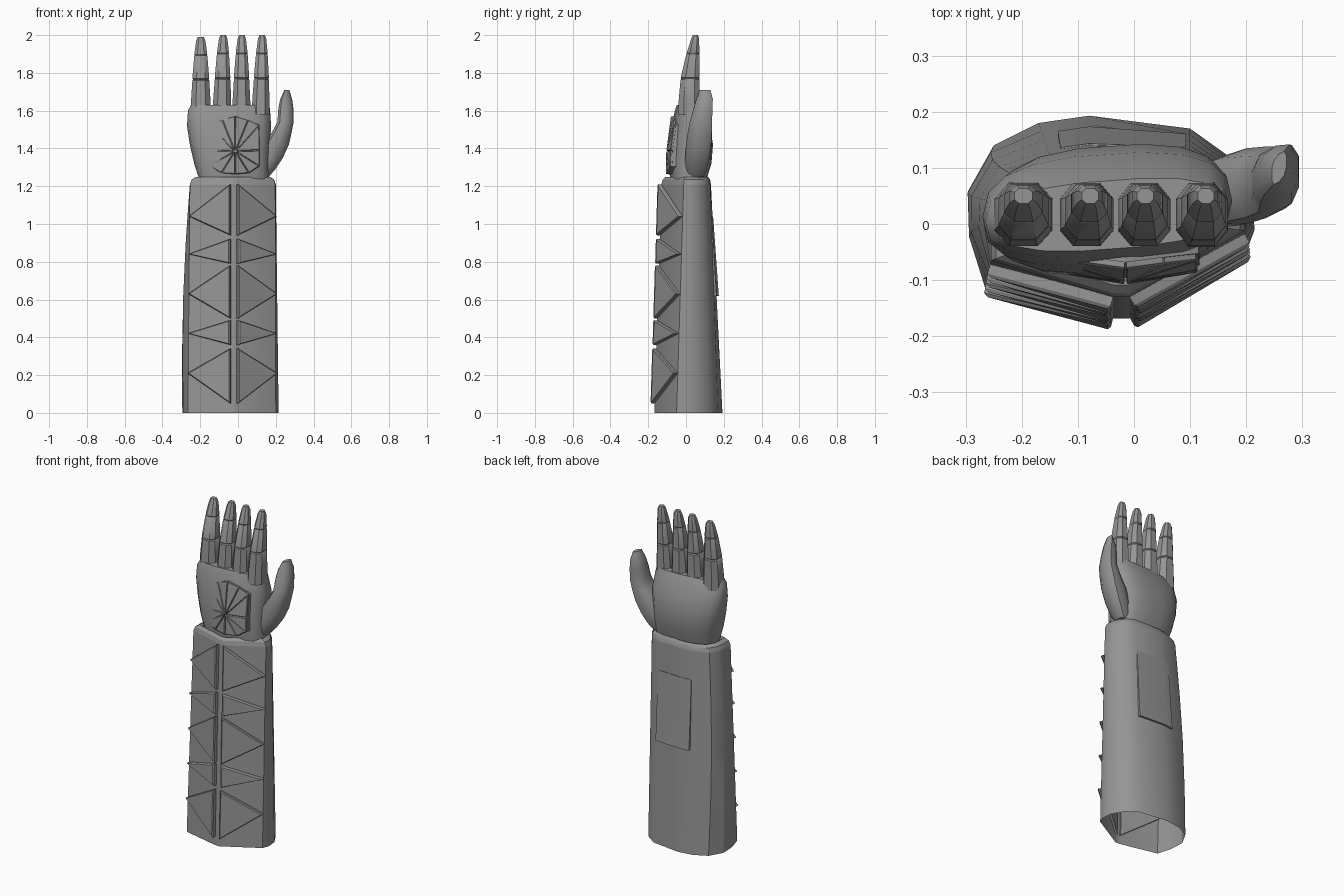
import bpy, bmesh, math
from mathutils import Vector

if "Cube" in bpy.data.objects:
    bpy.data.objects.remove(bpy.data.objects["Cube"])

mat = bpy.data.materials.new("mid_grey")
mat.diffuse_color = (0.3, 0.3, 0.3, 1)
mat.use_nodes = True
mat.node_tree.nodes["Principled BSDF"].inputs["Base Color"].default_value = mat.diffuse_color


def make(name, verts, faces, angle=30):
    me = bpy.data.meshes.new(name)
    me.from_pydata([tuple(v) for v in verts], [], faces)
    bm = bmesh.new()
    bm.from_mesh(me)
    bmesh.ops.recalc_face_normals(bm, faces=bm.faces)
    bm.to_mesh(me)
    bm.free()
    ob = bpy.data.objects.new(name, me)
    bpy.context.collection.objects.link(ob)
    me.materials.append(mat)
    bpy.ops.object.select_all(action='DESELECT')
    ob.select_set(True)
    bpy.context.view_layer.objects.active = ob
    bpy.ops.object.shade_smooth_by_angle(angle=math.radians(angle))
    return ob


def loft(name, rings, caps=(True, True), angle=30):
    n = len(rings[0])
    verts = [v for r in rings for v in r]
    faces = [(k * n + i, k * n + (i + 1) % n, (k + 1) * n + (i + 1) % n, (k + 1) * n + i)
             for k in range(len(rings) - 1) for i in range(n)]
    if caps[0]:
        faces.append(tuple(range(n)))
    if caps[1]:
        faces.append(tuple(range(len(verts) - n, len(verts))))
    return make(name, verts, faces, angle)


def oval(x0, x1, y0, y1, z, n=16, power=0.75, shear=0.0, phase=0.0):
    ring = []
    for i in range(n):
        a = 2 * math.pi * (i + phase) / n
        c, s = math.cos(a), math.sin(a)
        u = math.copysign(abs(c) ** power, c)
        v = math.copysign(abs(s) ** power, s)
        ring.append(Vector(((x0 + x1) / 2 + u * (x1 - x0) / 2,
                            (y0 + y1) / 2 + v * (y1 - y0) / 2 + shear * u, z)))
    return ring


def slab(name, pts, out, depth, bevel=0.006):
    """Plate with a chamfered rim, raised from a polygon along out."""
    c = sum(pts, Vector()) / len(pts)
    rim = [p + out * (depth - bevel) for p in pts]
    top = [p + (c - p).normalized() * bevel * 1.5 + out * depth for p in pts]
    return loft(name, [[p - out * 0.012 for p in pts], rim, top], angle=20)


# Sleeve: open forearm shell with a keel-shaped front
low = [(-.295, .06), (-.25, .14), (-.17, .18), (-.08, .193), (.1, .17), (.17, .12), (.21, .05),
       (.215, -.01), (.2, -.05), (-.008, -.168), (-.037, -.168), (-.265, -.115), (-.29, -.03)]
high = [(-.25, .04), (-.22, .09), (-.15, .122), (-.08, .132), (.1, .128), (.16, .1), (.195, .05),
        (.2, .01), (.197, -.012), (-.008, -.13), (-.037, -.13), (-.255, -.065), (-.255, 0)]


def sleeve_pt(i, z):
    t = z / 1.21
    p = Vector((*low[i], 0)).lerp(Vector((*high[i], 1.21)), t)
    if i in (0, 1, 11, 12):                      # outer edge stays full until near the wrist
        p.x -= 0.018 * math.sin(math.pi * min(t, 1)) * (0 if i == 11 else 1)
    return p


rings = [[sleeve_pt(i, z) for i in range(13)] for z in (0, .3, .62, .9, 1.05, 1.21)]
loft("forearm_sleeve", rings, (False, False))

# Wrist cuff closing the top of the sleeve
cuff = []
for s, z in ((1, 1.21), (.96, 1.235), (.86, 1.25), (.8, 1.235)):
    cuff.append([Vector((-.025 + (x + .025) * s, .02 + (y - .02) * s, z)) for x, y in high])
loft("wrist_cuff", cuff, (False, True))

# Five triangular armour plates on each side of the keel
for side, inner, outer in (("left", 10, 11), ("right", 9, 8)):
    for k, (zt, zm, zb) in enumerate(((1.21, 1.04, .94), (.92, .84, .79), (.78, .63, .5),
                                      (.49, .42, .36), (.34, .21, .05))):
        tri = [sleeve_pt(inner, zt), sleeve_pt(outer, zm), sleeve_pt(inner, zb)]
        n = (tri[1] - tri[0]).cross(tri[2] - tri[0]).normalized()
        if n.y > 0:
            n = -n
        slab(f"arm_plate_{side}_{k + 1}", tri, n, 0.023)

# Raised panel on the back of the forearm, following the sleeve
panel = []
for z, h in ((1.04, .003), (.62, .012)):
    a, b, c, d = (sleeve_pt(i, z) for i in (2, 3, 4, 5))
    p0 = a.lerp(b, .3)
    p2 = b.lerp(c, .96)
    panel.append([p + Vector((0, h + e, 0)) for e in (0, -.03) for p in (p0, b, p2)])
row = [[r[0], r[1], r[2], r[5], r[4], r[3]] for r in panel]
loft("back_panel", row, angle=20)

# Palm
hand = [(-.205, .165, -.075, .1, 1.2), (-.21, .165, -.082, .11, 1.25), (-.232, .166, -.09, .132, 1.32),
        (-.255, .17, -.085, .14, 1.42), (-.27, .175, -.072, .125, 1.52),
        (-.265, .17, -.056, .092, 1.6), (-.248, .166, -.045, .078, 1.63)]
loft("palm", [oval(*s, n=18, shear=.015) for s in hand], angle=40)

# Fingers: three tapered segments with thin knuckle grooves
for k, (base, tip, w, top) in enumerate(((-.197, -.197, .054, 1.99), (-.085, -.078, .05, 2.0),
                                         (.018, .02, .049, 2.0), (.12, .128, .048, 2.0))):
    prof = [(1.58, 1, -.045, .078), (1.66, .96, -.042, .076), (1.765, .84, -.032, .075),
            (1.77, .77, -.026, .069), (1.775, .84, -.031, .075), (1.895, .66, -.002, .073),
            (1.9, .6, .003, .069), (1.905, .65, .001, .073), (1.98, .46, .026, .071),
            (2.0, .3, .036, .064)]
    rs = []
    for z, s, y0, y1 in prof:
        x = base + (tip - base) * (z - 1.58) / .42
        rs.append(oval(x - w * s, x + w * s, y0, y1, z - (2 - top) * (z - 1.58) / .42,
                       n=8, power=.8, phase=.5))
    for r in rs:                                 # square the section out to its full width
        cx = sum(v.x for v in r) / 8
        for v in r:
            v.x = cx + (v.x - cx) * 1.05
    loft(f"finger_{k + 1}", rs, angle=35)

# Thumb
thumb = [(.06, .165, .0, .09, 1.25), (.08, .2, -.005, .11, 1.29), (.1, .24, -.005, .125, 1.35),
         (.13, .272, .0, .135, 1.42), (.18, .287, .01, .138, 1.49), (.207, .296, .02, .138, 1.54),
         (.212, .295, .04, .14, 1.61), (.222, .288, .055, .14, 1.66), (.245, .272, .075, .125, 1.71)]
loft("thumb", [oval(*s, n=10, shear=.012, phase=.5) for s in thumb], angle=40)

# Back-of-hand shield: wedges fanned around a hub, separated by slits
outline = [(-.015, 1.572), (.055, 1.552), (.115, 1.525), (.117, 1.39), (.117, 1.305), (.06, 1.268),
           (-.015, 1.262), (-.09, 1.268), (-.155, 1.305), (-.157, 1.39), (-.157, 1.53), (-.085, 1.555)]


def shield(x, z):
    return Vector((x, -.09 + abs(x + .015) * .17 + max(0, z - 1.36) * .13, z))


hub = (-.015, 1.385)
for k in range(len(outline)):
    a, b = outline[k], outline[(k + 1) % len(outline)]
    c = [(hub[0] + a[0] + b[0]) / 3, (hub[1] + a[1] + b[1]) / 3]
    tri = [shield(c[0] + (p[0] - c[0]) * .92, c[1] + (p[1] - c[1]) * .95) for p in (hub, a, b)]
    slab(f"hand_shield_{k + 1}", tri, Vector((0, -1, 0)), 0.018, .003)
# Backing that joins the wedges to the hand
back = [shield(*p) for p in outline]
loft("shield_backing", [[p + Vector((0, .05, 0)) for p in back],
                        [p + Vector((0, -.006, 0)) for p in back]], angle=20)
